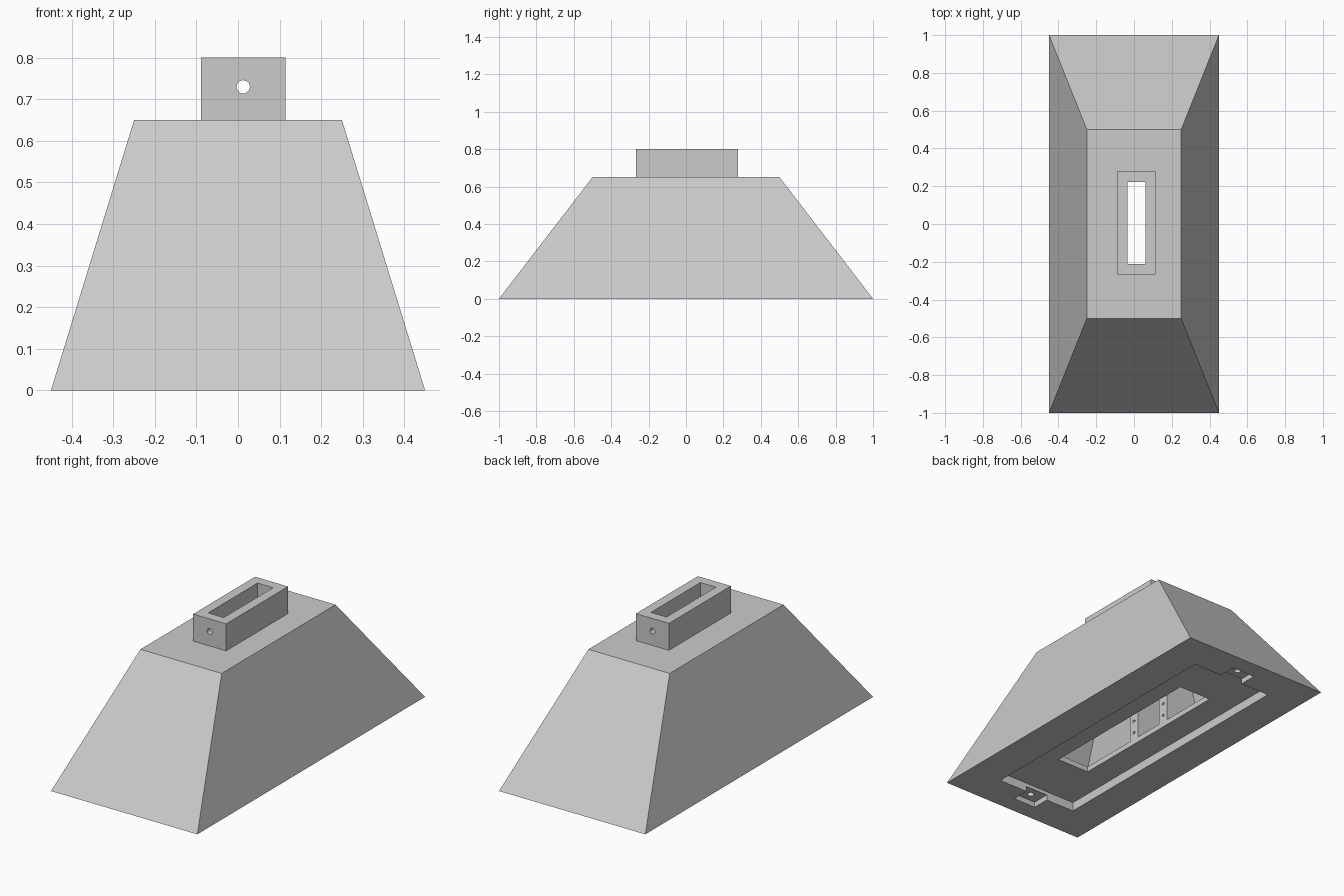
import bpy, bmesh, math
from mathutils import Matrix

if "Cube" in bpy.data.objects:
    bpy.data.objects.remove(bpy.data.objects["Cube"])

grey = bpy.data.materials.new("plain_grey")
grey.diffuse_color = (0.6, 0.6, 0.6, 1)
grey.use_nodes = True
grey.node_tree.nodes["Principled BSDF"].inputs["Base Color"].default_value = grey.diffuse_color


def add(name, bm):
    bmesh.ops.recalc_face_normals(bm, faces=bm.faces)
    me = bpy.data.meshes.new(name)
    bm.to_mesh(me)
    bm.free()
    me.materials.append(grey)
    ob = bpy.data.objects.new(name, me)
    bpy.context.collection.objects.link(ob)
    return ob


def prism(name, low, high, z0, z1, c=(0, 0)):
    """Box or tapered block from two half-size rectangles."""
    bm = bmesh.new()
    rings = []
    for (hx, hy), z in ((low, z0), (high, z1)):
        rings.append([bm.verts.new((c[0] + sx * hx, c[1] + sy * hy, z))
                      for sx, sy in ((-1, -1), (1, -1), (1, 1), (-1, 1))])
    a, b = rings
    bm.faces.new(a[::-1])
    bm.faces.new(b)
    for i in range(4):
        j = (i + 1) % 4
        bm.faces.new((a[i], a[j], b[j], b[i]))
    return add(name, bm)


def box(name, half, z0, z1, c=(0, 0)):
    return prism(name, half, half, z0, z1, c)


def cylinder(name, r, length, loc, axis):
    bm = bmesh.new()
    rot = {"X": Matrix.Rotation(math.pi / 2, 4, "Y"),
           "Y": Matrix.Rotation(math.pi / 2, 4, "X"),
           "Z": Matrix()}[axis]
    bmesh.ops.create_cone(bm, cap_ends=True, segments=24, radius1=r, radius2=r,
                          depth=length, matrix=Matrix.Translation(loc) @ rot)
    return add(name, bm)


def cut(ob, cutters):
    """Subtract each cutter, bake the result and drop the cutter."""
    for c in cutters:
        m = ob.modifiers.new("cut", "BOOLEAN")
        m.operation, m.solver, m.object = "DIFFERENCE", "EXACT", c
        dg = bpy.context.evaluated_depsgraph_get()
        me = bpy.data.meshes.new_from_object(ob.evaluated_get(dg))
        ob.modifiers.clear()
        ob.data = me
        bpy.data.objects.remove(c)


SLOT_C, SLOT_H = (0.0125, 0.005), (0.048, 0.217)

# tapered hollow body with stepped underside
body = prism("body", (0.45, 1.0), (0.25, 0.5), 0, 0.65)
cutters = [
    prism("cavity", (0.345, 0.858), (0.195, 0.482), 0.08, 0.57),
    box("bottom_recess", (0.25, 0.8), -0.1, 0.05),
    box("bottom_opening", (0.1, 0.5), -0.1, 0.1),
    box("top_slot", SLOT_H, 0.5, 0.7, SLOT_C),
]
# screw tab pockets at both ends of the recess
for s in (-1, 1):
    cutters.append(box("tab_pocket", (0.07, 0.075), -0.1, 0.03, (0, s * 0.825)))
    cutters.append(cylinder("tab_hole", 0.018, 0.16, (0, s * 0.85, 0), "Z"))
cut(body, cutters)

# collar on top with a slot and a cross pin hole
collar = box("collar", (0.1015, 0.272), 0.65, 0.80, SLOT_C)
cut(collar, [box("collar_slot", SLOT_H, 0.6, 0.9, SLOT_C),
             cylinder("pin_hole", 0.016, 1.0, (0.0125, 0, 0.73), "Y")])

# inner ribs with small screw holes, two per side
for sx in (-1, 1):
    for sy in (-1, 1):
        bm = bmesh.new()
        profile = ((0.1, 0.08), (0.347, 0.08), (0.197, 0.57), (0.1, 0.57))
        f = bm.faces.new([bm.verts.new((sx * x, sy * 0.12 - 0.033, z)) for x, z in profile])
        ext = bmesh.ops.extrude_face_region(bm, geom=[f])
        bmesh.ops.translate(bm, vec=(0, 0.066, 0),
                            verts=[v for v in ext["geom"] if isinstance(v, bmesh.types.BMVert)])
        rib = add("inner_rib", bm)
        cut(rib, [cylinder("rib_hole", 0.008, 0.08, (sx * 0.1, sy * 0.12, z), "X")
                  for z in (0.12, 0.19)])
